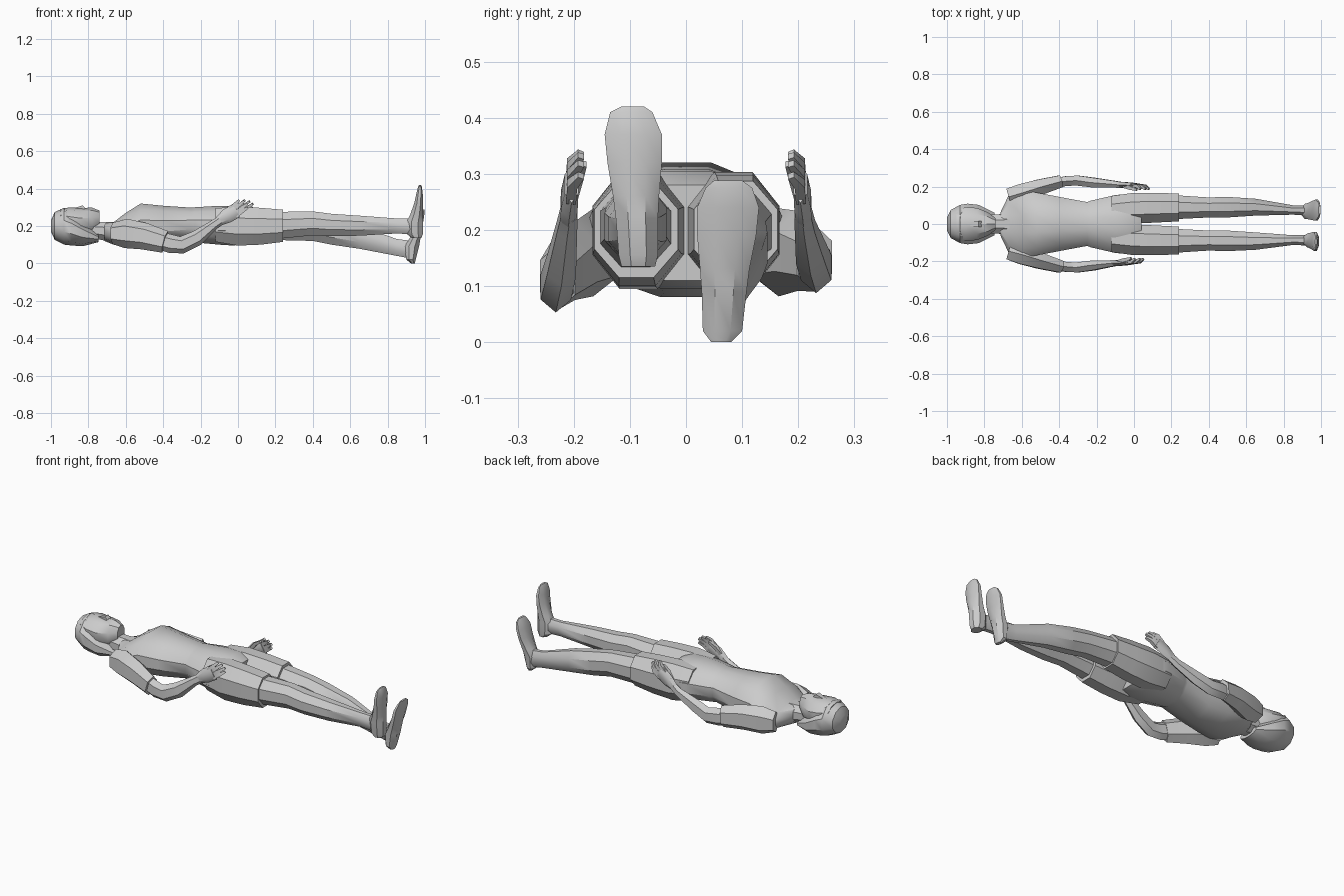
import bpy, bmesh, math
from mathutils import Vector

grey = bpy.data.materials.new("plain grey")
grey.diffuse_color = (0.6, 0.6, 0.6, 1)


def skin(name, rings, angle=35):
    """Bridge rings of points into one closed low-poly part."""
    bm = bmesh.new()
    vs = [[bm.verts.new(p) for p in r] for r in rings]
    n = len(vs[0])
    for a, b in zip(vs, vs[1:]):
        for i in range(n):
            j = (i + 1) % n
            bm.faces.new((a[i], a[j], b[j], b[i]))
    bm.faces.new(vs[0])
    bm.faces.new(vs[-1])
    bmesh.ops.recalc_face_normals(bm, faces=bm.faces)
    me = bpy.data.meshes.new(name)
    bm.to_mesh(me)
    bm.free()
    me.materials.append(grey)
    ob = bpy.data.objects.new(name, me)
    bpy.context.collection.objects.link(ob)
    bpy.ops.object.select_all(action='DESELECT')
    bpy.context.view_layer.objects.active = ob
    ob.select_set(True)
    bpy.ops.object.shade_smooth_by_angle(angle=math.radians(angle))
    return ob


def oval(n):
    k = 1 / math.cos(math.pi / n)
    return [(k * math.cos((i + .5) * 2 * math.pi / n), k * math.sin((i + .5) * 2 * math.pi / n))
            for i in range(n)]


def spans(name, secs, axis='x', n=8):
    """Loft of rings given by extents: (position, y0, y1, other0, other1)."""
    rings = []
    for t, y0, y1, v0, v1 in secs:
        ring = []
        for c, s in oval(n):
            y = (y0 + y1) / 2 + c * (y1 - y0) / 2
            v = (v0 + v1) / 2 + s * (v1 - v0) / 2
            ring.append((t, y, v) if axis == 'x' else (v, y, t))
        rings.append(ring)
    return skin(name, rings)


def limb(name, pts, n=6):
    """Loft along a path: (x, y, z, half width, half depth)."""
    P = [Vector(p[:3]) for p in pts]
    rings = []
    for i, p in enumerate(pts):
        t = (P[min(i + 1, len(P) - 1)] - P[max(i - 1, 0)]).normalized()
        side = Vector((0, 1, 0))
        side = (side - t * side.dot(t)).normalized()
        up = t.cross(side)
        rings.append([P[i] + side * c * p[3] + up * s * p[4] for c, s in oval(n)])
    return skin(name, rings)


# Head: hair cap, face, nose, neck
spans("hair", [(-1.0, -.035, .035, .17, .23), (-.98, -.075, .075, .13, .27),
               (-.93, -.102, .102, .105, .293), (-.89, -.109, .109, .10, .272),
               (-.83, -.102, .102, .095, .225), (-.745, -.06, .06, .115, .155)], n=10)
spans("face", [(-.95, -.07, .07, .2, .288), (-.9, -.09, .09, .16, .296),
               (-.84, -.086, .086, .14, .293), (-.78, -.062, .062, .15, .294),
               (-.74, -.032, .032, .19, .28)], n=10)
limb("nose", [(-.885, 0, .288, .008, .005), (-.83, 0, .298, .016, .012),
              (-.82, 0, .291, .016, .006)], 4)
limb("neck", [(-.82, 0, .18, .05, .045), (-.74, 0, .175, .05, .047), (-.65, 0, .165, .06, .055)], 8)

# Torso with chest, waist and hips
spans("shirt", [(-.715, -.06, .06, .12, .215), (-.665, -.165, .165, .10, .22),
                (-.6, -.18, .18, .085, .27), (-.52, -.168, .168, .08, .32),
                (-.4, -.145, .145, .09, .308), (-.25, -.117, .117, .115, .298),
                (-.23, -.125, .125, .112, .30), (-.1, -.155, .155, .10, .308),
                (-.02, -.162, .162, .095, .305), (.04, -.14, .14, .11, .28)], n=12)

# Legs: trouser leg, bare leg and foot on each side
for s, side in ((-1, "right"), (1, "left")):
    def mir(secs, s=s):
        return [(t, min(s * a, s * b), max(s * a, s * b), c, d) for t, a, b, c, d in secs]

    spans(side + "_shorts", mir([(-.12, .0, .15, .115, .295), (0, .002, .167, .095, .303),
                                 (.12, .008, .166, .10, .297), (.24, .014, .163, .115, .287)]))
    if s < 0:
        leg = [(.2, .025, .155, .13, .275), (.4, .035, .142, .15, .278), (.5, .035, .145, .145, .265),
               (.65, .045, .138, .148, .255), (.85, .06, .112, .16, .24), (.93, .06, .115, .155, .24)]
        foot = [(.135, .055, .115, .93, .98), (.155, .05, .12, .905, .988), (.22, .05, .125, .90, .99),
                (.26, .048, .13, .92, .99), (.32, .043, .14, .942, .99), (.37, .043, .145, .953, .988),
                (.41, .06, .135, .963, .983), (.42, .075, .115, .968, .978)]
    else:
        leg = [(.2, .025, .155, .125, .275), (.4, .035, .142, .12, .255), (.5, .035, .145, .10, .235),
               (.65, .045, .135, .078, .2), (.85, .05, .1, .04, .13), (.93, .045, .1, .025, .12)]
        foot = [(.0, .045, .08, .925, .945), (.02, .03, .1, .90, .95), (.09, .028, .108, .89, .968),
                (.13, .025, .113, .915, .975), (.19, .02, .125, .945, .985), (.24, .02, .13, .96, .993),
                (.275, .035, .118, .978, .998), (.288, .05, .1, .986, .997)]
    spans(side + "_leg", mir(leg))
    spans(side + "_foot", mir(foot), 'z')

    # Arms: sleeve, bare arm, palm, fingers and thumb
    e = 0 if s < 0 else .035       # raised elbow
    d = -.03 if s < 0 else 0       # hand set back
    limb(side + "_sleeve", [(-.67, s * .145, .16, .045, .05), (-.6, s * .165, .16, .05, .068),
                            (-.5, s * .198, .145 + e / 2, .042, .062),
                            (-.39, s * .229, .115 + e, .032, .052)])
    limb(side + "_arm", [(-.45, s * .215, .13 + e / 2, .025, .04), (-.36, s * .23, .105 + e, .026, .043),
                         (-.30, s * .232, .098 + e, .027, .04), (-.22, s * .222, .135 + e * .7, .026, .036),
                         (-.1 + d, s * .212, .205, .018, .023), (-.06 + d, s * .208, .232, .015, .022)])
    limb(side + "_palm", [(-.08 + d, s * .21, .22, .014, .02), (-.03 + d, s * .208, .253, .015, .034),
                          (.02 + d, s * .204, .282, .012, .034)])
    for i, (bx, bz, tx, tz) in enumerate([(.0, .302, .035, .337), (.012, .292, .062, .332),
                                          (.025, .28, .08, .318), (.035, .265, .08, .297)]):
        limb(f"{side}_finger_{i + 1}", [(bx - .015 + d, s * .205, bz - .012, .009, .009),
                                        ((bx + tx) / 2 + d, s * .203, (bz + tz) / 2, .009, .009),
                                        (tx + d, s * .187, tz, .006, .006)], 4)
    limb(side + "_thumb", [(-.05 + d, s * .205, .26, .012, .01), (-.02 + d, s * .193, .295, .01, .009),
                           (.015 + d, s * .183, .318, .006, .006)], 4)
